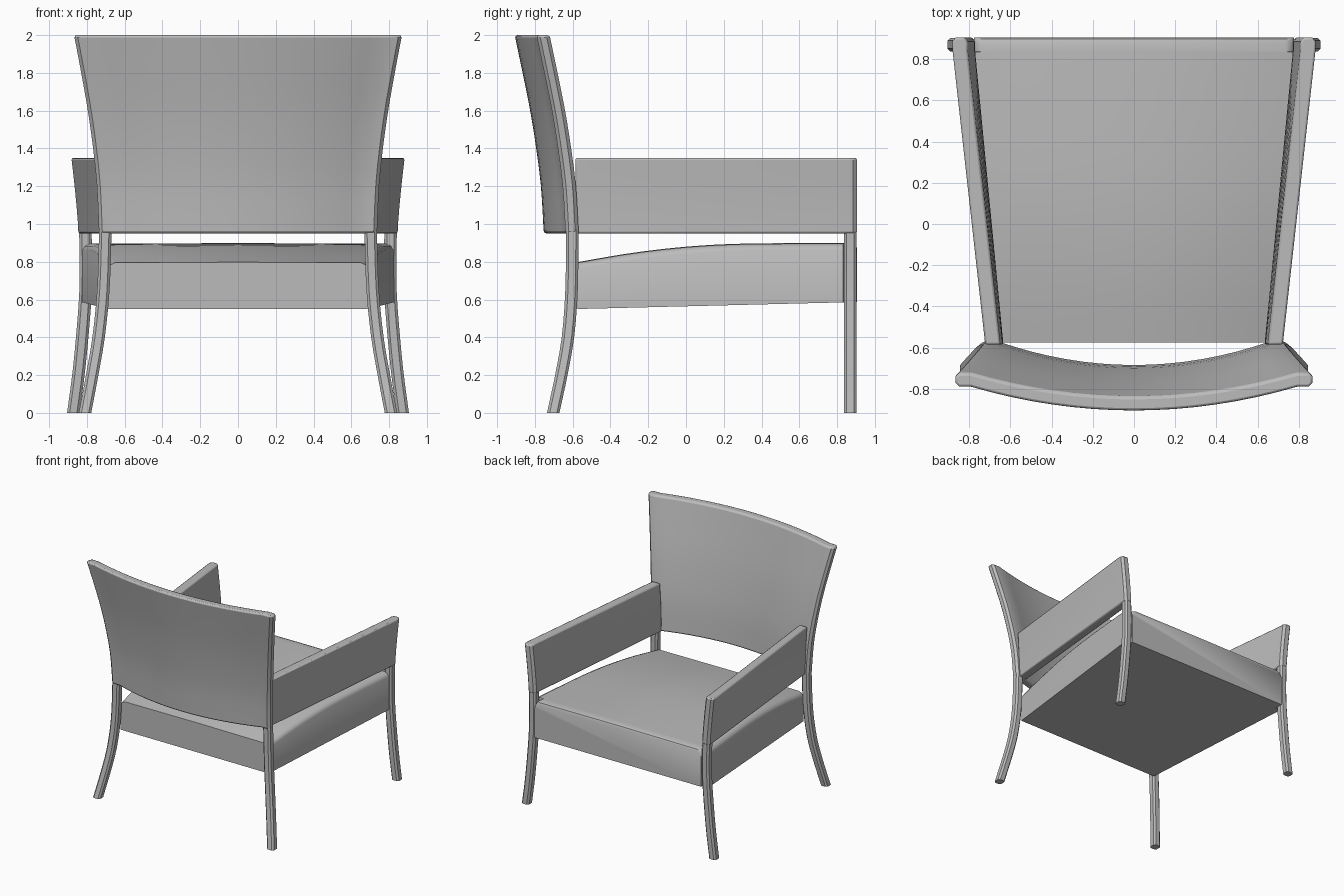
import bpy, bmesh

cube = bpy.data.objects.get("Cube")
if cube:
    bpy.data.objects.remove(cube, do_unlink=True)

grey = bpy.data.materials.new("plain_grey")
grey.use_nodes = True
grey.diffuse_color = (0.5, 0.5, 0.5, 1)
grey.node_tree.nodes["Principled BSDF"].inputs["Base Color"].default_value = (0.5, 0.5, 0.5, 1)


def curve_value(keys, t):
    """Smooth interpolation through (position, value) keys."""
    n = len(keys)
    i = max(j for j in range(n - 1) if j == 0 or keys[j][0] <= t)

    def slope(j):
        a, b = keys[max(j - 1, 0)], keys[min(j + 1, n - 1)]
        return (b[1] - a[1]) / (b[0] - a[0])

    (t0, v0), (t1, v1) = keys[i], keys[i + 1]
    h = t1 - t0
    u = (t - t0) / h
    return (v0 * (1 + 2 * u) * (1 - u) ** 2 + v1 * u * u * (3 - 2 * u)
            + h * slope(i) * u * (1 - u) ** 2 + h * slope(i + 1) * u * u * (u - 1))


def steps(a, b, n):
    return [a + (b - a) * i / n for i in range(n + 1)]


def loft(name, rings, bevel=0.0):
    """Skin a row of equal closed rings and cap both ends."""
    bm = bmesh.new()
    rows = [[bm.verts.new(p) for p in ring] for ring in rings]
    for a, b in zip(rows, rows[1:]):
        for i in range(len(a)):
            j = (i + 1) % len(a)
            bm.faces.new((a[i], a[j], b[j], b[i]))
    bm.faces.new(rows[0][::-1])
    bm.faces.new(rows[-1])
    bmesh.ops.recalc_face_normals(bm, faces=bm.faces)
    mesh = bpy.data.meshes.new(name)
    bm.to_mesh(mesh)
    bm.free()
    mesh.materials.append(grey)
    obj = bpy.data.objects.new(name, mesh)
    bpy.context.collection.objects.link(obj)
    bpy.ops.object.select_all(action='DESELECT')
    obj.select_set(True)
    bpy.context.view_layer.objects.active = obj
    bpy.ops.object.shade_smooth_by_angle(angle=0.7)
    if bevel:
        mod = obj.modifiers.new("rim", 'BEVEL')
        mod.width, mod.segments = bevel, 2
        mod.limit_method, mod.angle_limit = 'ANGLE', 0.9
    return obj


def chamfered(x, y, z, r=0.033, c=0.014):
    """Square section with cut corners."""
    d = r - c
    pts = [(r, -d), (r, d), (d, r), (-d, r), (-r, d), (-r, -d), (-d, -r), (d, -r)]
    return [(x + px, y + py, z) for px, py in pts]


# Centre lines of the legs
REAR_X = [(0, 0.81), (0.2, 0.772), (0.4, 0.738), (0.65, 0.713), (0.97, 0.702)]
REAR_Y = [(0, -0.703), (0.2, -0.66), (0.4, -0.625), (0.65, -0.606), (0.97, -0.602)]
FRONT_X = [(0, 0.872), (0.2, 0.845), (0.4, 0.825), (0.65, 0.807), (0.95, 0.808),
           (1.15, 0.823), (1.35, 0.845)]
ARM_REAR_X = [(0.95, 0.67), (1.15, 0.674), (1.35, 0.685)]


def arm_ring(s, z):
    """Plan outline of an arm panel with a rounded front end."""
    f, b, r = curve_value(FRONT_X, z), curve_value(ARM_REAR_X, z), 0.037
    pts = [(b - r, -0.585), (b + r, -0.585), (f + r, 0.85), (f + r, 0.885), (f + 0.02, 0.905),
           (f - 0.02, 0.905), (f - r, 0.885), (f - r, 0.85)]
    return [(s * x, y, z) for x, y in pts]


for side, s in (("left", 1), ("right", -1)):
    loft(side + "_curved_leg", [
        chamfered(s * curve_value(REAR_X, z), curve_value(REAR_Y, z), z)
        for z in steps(0, 0.97, 12)])
    loft(side + "_straight_leg", [
        chamfered(s * curve_value(FRONT_X, z), 0.87, z) for z in steps(0, 0.96, 12)])
    loft(side + "_arm", [arm_ring(s, z) for z in steps(0.95, 1.35, 6)], 0.01)

# Curved backrest with flat side stiles
BACK_W = [(0.95, 0.736), (1.2, 0.747), (1.4, 0.767), (1.6, 0.795), (1.8, 0.83), (2, 0.868)]
BACK_Y = [(0.95, -0.568), (1.2, -0.583), (1.4, -0.608), (1.6, -0.64), (1.8, -0.68), (2, -0.722)]


def back_ring(z):
    w, y = curve_value(BACK_W, z), curve_value(BACK_Y, z)
    t, c, span = 0.07, 0.018, w - 0.075
    us = steps(-1, 1, 16)
    inner = [(u * span, y - 0.115 * (1 - u * u)) for u in us]
    outer = [(u * span, y - t - 0.115 * (1 - u * u)) for u in reversed(us)]
    right_end = [(w - c, y), (w, y - c), (w, y - t + c), (w - c, y - t)]
    left_end = [(-px, py) for px, py in reversed(right_end)]
    return [(px, py, z) for px, py in inner + right_end + outer + left_end]


loft("backrest", [back_ring(z) for z in steps(0.95, 2, 12)], 0.014)

# Upholstered seat, tapering in plan and sloping down to the backrest
SEAT_TOP = [(-0.575, 0.795), (-0.3, 0.842), (0, 0.877), (0.3, 0.893), (0.905, 0.896)]


def seat_ring(y, half=None, drop=0.0):
    u = (y + 0.575) / 1.405
    w = half or 0.69 + 0.132 * u
    low, top = 0.55 + 0.035 * u, curve_value(SEAT_TOP, y) - drop
    side = [(w, low), (w, top - 0.035), (w - 0.012, top - 0.012), (w - 0.04, top)]
    pts = side + [(0, top + 0.003)] + [(-px, pz) for px, pz in reversed(side)]
    return [(px, y, pz) for px, pz in pts]


rings = [seat_ring(y) for y in steps(-0.575, 0.832, 12)]
rings += [seat_ring(0.836, 0.775), seat_ring(0.875, 0.775), seat_ring(0.897, 0.775, 0.008),
          seat_ring(0.905, 0.775, 0.025)]
loft("seat", rings)
